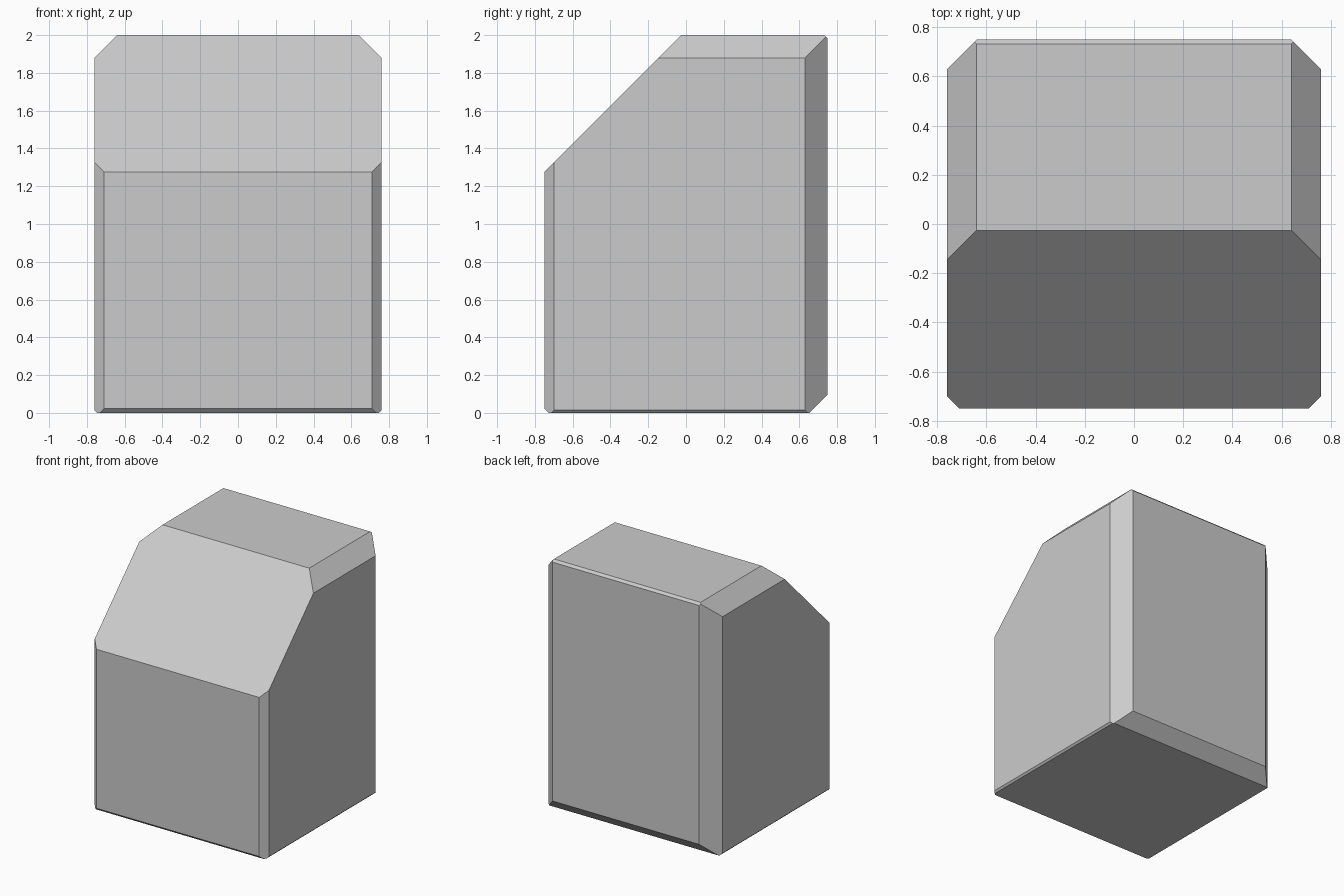
import bpy
import bmesh
from mathutils import Vector

if "Cube" in bpy.data.objects:
    bpy.data.objects.remove(bpy.data.objects["Cube"])

# Rectangular blank
W, D, H = 0.76, 0.75, 2.0
bm = bmesh.new()
bmesh.ops.create_cube(bm, size=1)
bmesh.ops.scale(bm, vec=(2 * W, 2 * D, H), verts=bm.verts)
bmesh.ops.translate(bm, vec=(0, 0, H / 2), verts=bm.verts)


def shave(normal, offset):
    """Remove everything beyond normal . p = offset and cap the cut flat."""
    n = Vector(normal)
    geom = bm.verts[:] + bm.edges[:] + bm.faces[:]
    cut = bmesh.ops.bisect_plane(bm, geom=geom, dist=1e-5, plane_co=n * (offset / n.length_squared),
                                 plane_no=n, clear_outer=True)
    edges = [e for e in cut["geom_cut"] if isinstance(e, bmesh.types.BMEdge)]
    bmesh.ops.contextual_create(bm, geom=edges)


# Large front slope, back top edge, back and front bottom edges
shave((0, -1, 1), 2.026)
shave((0, 1, 1), 2.732)
shave((0, 1, -1), 0.652)
shave((0, -1, -1), 0.728)

# Mirrored side chamfers: top, front corners, back corners, bottom
for s in (-1, 1):
    shave((s, 0, 1), 2.64)
    shave((s, -1, 0), 1.46)
    shave((s, 1, 0), 1.39)
    shave((s, 0, -1), 0.746)

bmesh.ops.recalc_face_normals(bm, faces=bm.faces)
mesh = bpy.data.meshes.new("chamfered_block")
bm.to_mesh(mesh)
bm.free()
block = bpy.data.objects.new("chamfered_block", mesh)
bpy.context.collection.objects.link(block)
